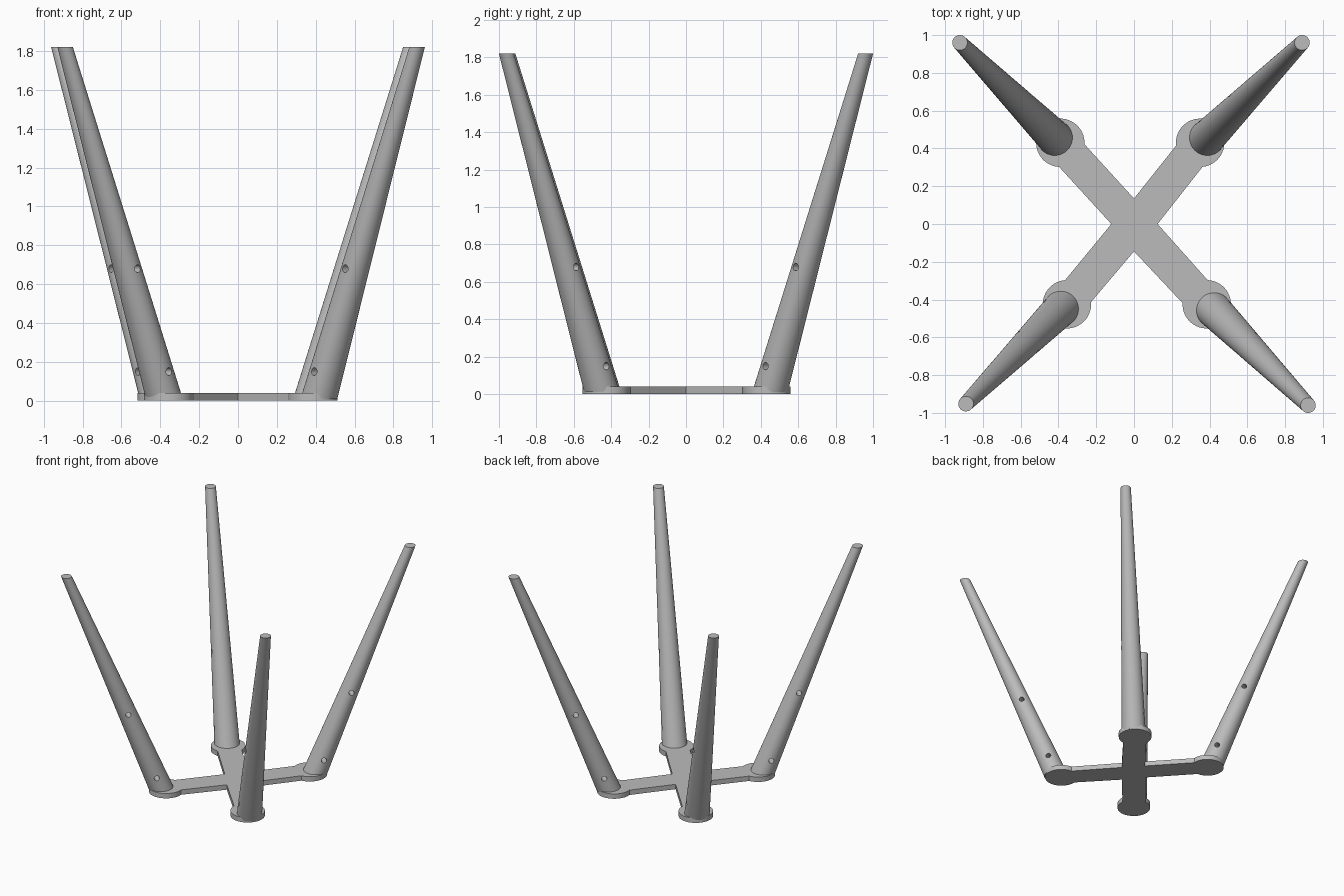
import bpy, bmesh, math
from mathutils import Vector, Matrix

cube = bpy.data.objects.get("Cube")
if cube:
    bpy.data.objects.remove(cube, do_unlink=True)

grey = bpy.data.materials.new("light_grey")
grey.use_nodes = True
colour = (0.5, 0.5, 0.5, 1)
grey.diffuse_color = colour
grey.node_tree.nodes["Principled BSDF"].inputs["Base Color"].default_value = colour

PLATE_H, POST_H = 0.04, 1.82
DISC_R, ARM_HALF = 0.128, 0.09
BASE_R, TOP_R, HOLE_R = 0.095, 0.04, 0.02


def make_object(name, bm):
    bmesh.ops.recalc_face_normals(bm, faces=bm.faces)
    mesh = bpy.data.meshes.new(name)
    bm.to_mesh(mesh)
    bm.free()
    mesh.materials.append(grey)
    obj = bpy.data.objects.new(name, mesh)
    bpy.context.collection.objects.link(obj)
    return obj


def activate(obj):
    bpy.ops.object.select_all(action='DESELECT')
    obj.select_set(True)
    bpy.context.view_layer.objects.active = obj


def smooth(obj):
    activate(obj)
    bpy.ops.object.shade_smooth_by_angle(angle=math.radians(35))


# Cross plate: four arms with rounded pads, counter-clockwise.
# Each pad centre is followed by the inner corner after its arm.
arms = [
    ((0.35, 0.43), (0, 0.135)),
    ((-0.39, 0.43), (-0.12, 0)),
    ((-0.355, -0.425), (0, -0.145)),
    ((0.385, -0.425), (0.125, 0)),
]
outline = []
sweep = math.pi - math.asin(ARM_HALF / DISC_R)
steps = 40
for (cx, cy), corner in arms:
    heading = math.atan2(cy + 0.005, cx)
    for i in range(steps + 1):
        a = heading + sweep * (2 * i / steps - 1)
        outline.append((cx + DISC_R * math.cos(a), cy + DISC_R * math.sin(a)))
    outline.append(corner)

bm = bmesh.new()
face = bm.faces.new([bm.verts.new((x, y, 0)) for x, y in outline])
out = bmesh.ops.extrude_face_region(bm, geom=[face])
top = [v for v in out["geom"] if isinstance(v, bmesh.types.BMVert)]
bmesh.ops.translate(bm, verts=top, vec=(0, 0, PLATE_H))
smooth(make_object("cross_plate", bm))


# Leaning tapered post with level ends and two sideways through holes
def make_post(name, foot, tip):
    start, end = Vector((*foot, PLATE_H)), Vector((*tip, POST_H))

    def axis(z):
        return start.lerp(end, (z - PLATE_H) / (POST_H - PLATE_H))

    low = 0.01
    bm = bmesh.new()
    bmesh.ops.create_cone(bm, cap_ends=True, segments=64, radius1=BASE_R,
                          radius2=TOP_R, depth=2)
    for v in bm.verts:
        centre = axis(POST_H if v.co.z > 0 else low)
        v.co = Vector((v.co.x, v.co.y, 0)) + centre
    post = make_object(name, bm)

    lean = math.atan2(end.y - start.y, end.x - start.x)
    turn = Matrix.Rotation(lean, 4, 'Z') @ Matrix.Rotation(math.pi / 2, 4, 'X')
    bm = bmesh.new()
    for z in (0.15, 0.68):
        bmesh.ops.create_cone(bm, cap_ends=True, segments=24, radius1=HOLE_R,
                              radius2=HOLE_R, depth=0.4,
                              matrix=Matrix.Translation(axis(z)) @ turn)
    cutter = make_object("hole_cutter", bm)
    cutter.hide_render = True

    activate(post)
    mod = post.modifiers.new("holes", 'BOOLEAN')
    mod.operation, mod.solver, mod.object = 'DIFFERENCE', 'EXACT', cutter
    bpy.ops.object.modifier_apply(modifier=mod.name)
    bpy.data.objects.remove(cutter, do_unlink=True)
    smooth(post)


make_post("back_left_post", (0.388, 0.457), (0.89, 0.96))
make_post("back_right_post", (-0.42, 0.457), (-0.922, 0.96))
make_post("front_right_post", (-0.388, -0.45), (-0.89, -0.952))
make_post("front_left_post", (0.425, -0.458), (0.922, -0.96))
